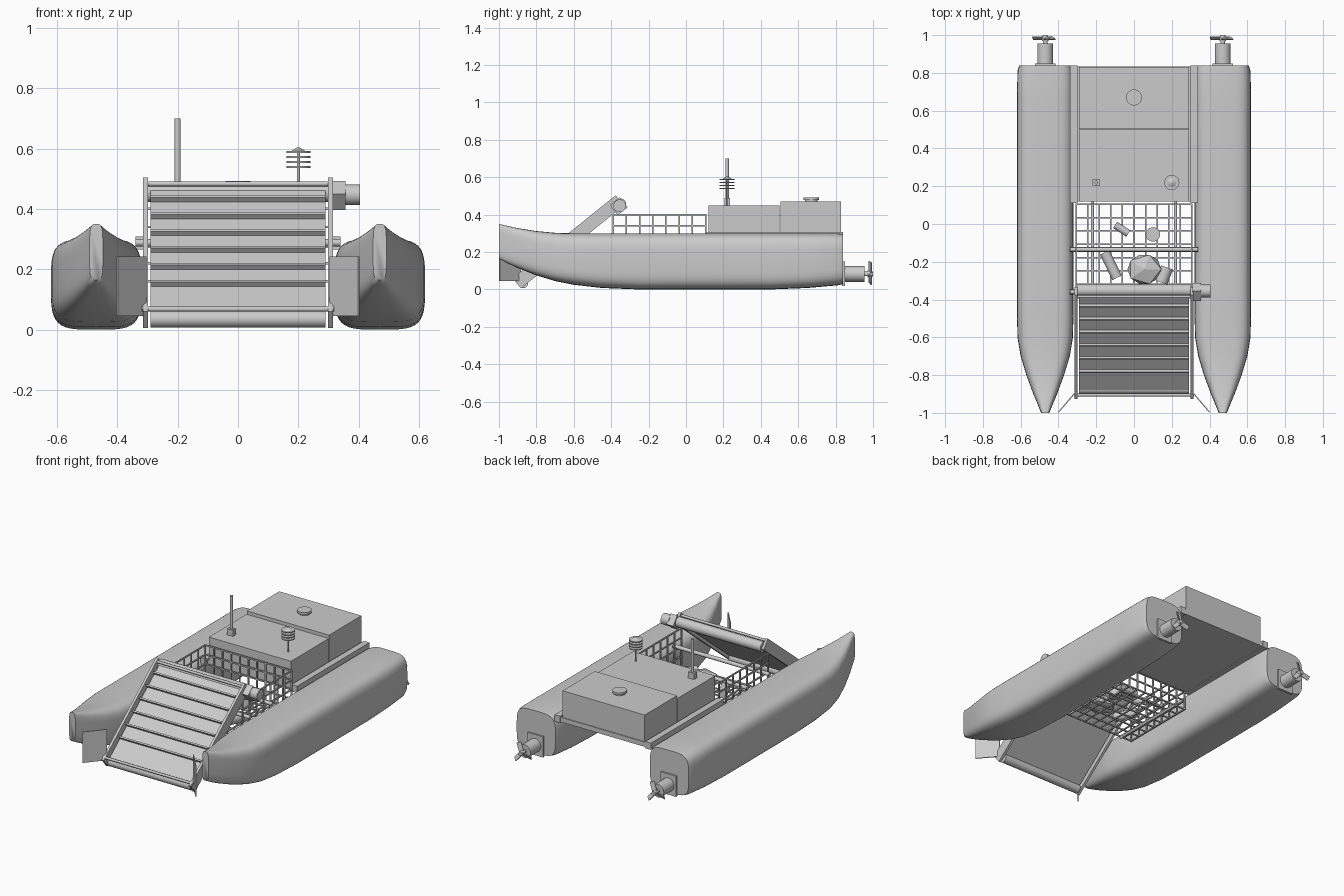
import bpy, bmesh, math
from mathutils import Vector, Matrix

old = bpy.data.objects.get("Cube")
if old:
    bpy.data.objects.remove(old, do_unlink=True)

grey = bpy.data.materials.new("plain_grey")
grey.use_nodes = True
grey.diffuse_color = (0.6, 0.6, 0.6, 1)
grey.node_tree.nodes["Principled BSDF"].inputs["Base Color"].default_value = (0.6, 0.6, 0.6, 1)


def finish(name, bm, angle=40):
    bmesh.ops.recalc_face_normals(bm, faces=bm.faces)
    mesh = bpy.data.meshes.new(name)
    bm.to_mesh(mesh)
    bm.free()
    mesh.materials.append(grey)
    ob = bpy.data.objects.new(name, mesh)
    bpy.context.collection.objects.link(ob)
    bpy.ops.object.select_all(action="DESELECT")
    ob.select_set(True)
    bpy.context.view_layer.objects.active = ob
    bpy.ops.object.shade_smooth_by_angle(angle=math.radians(angle))
    return ob


def add_box(bm, lo, hi, frame=Matrix()):
    lo, hi = Vector(lo), Vector(hi)
    bmesh.ops.create_cube(bm, size=1, matrix=frame @ Matrix.Translation((lo + hi) / 2)
                          @ Matrix.Diagonal((*(hi - lo), 1)))


def add_rod(bm, a, b, r, r2=None, sides=24):
    a, b = Vector(a), Vector(b)
    turn = (b - a).to_track_quat("Z", "Y").to_matrix().to_4x4()
    bmesh.ops.create_cone(bm, cap_ends=True, segments=sides, radius1=r,
                          radius2=r if r2 is None else r2, depth=(b - a).length,
                          matrix=Matrix.Translation((a + b) / 2) @ turn)


def box(name, lo, hi, frame=Matrix()):
    bm = bmesh.new()
    add_box(bm, lo, hi, frame)
    return finish(name, bm)


def rod(name, a, b, r, r2=None, sides=24):
    bm = bmesh.new()
    add_rod(bm, a, b, r, r2, sides)
    return finish(name, bm)


# Hull stations: y, half width, bottom, top
STATIONS = [(0.84, 0.137, 0.028, 0.297), (0.81, 0.147, 0.022, 0.3), (0.65, 0.15, 0.008, 0.3),
            (0.45, 0.15, 0, 0.3), (-0.25, 0.15, 0, 0.3), (-0.45, 0.15, 0.008, 0.3),
            (-0.6, 0.147, 0.025, 0.3), (-0.7, 0.13, 0.045, 0.303), (-0.8, 0.1, 0.075, 0.312),
            (-0.9, 0.063, 0.115, 0.328), (-0.96, 0.038, 0.143, 0.341), (-1, 0.022, 0.165, 0.35)]


def hull(name, cx):
    bm = bmesh.new()
    count, power = 40, 0.48
    rings = []
    for y, w, low, high in STATIONS:
        ring = []
        for i in range(count):
            t = math.tau * i / count
            c, s = math.cos(t), math.sin(t)
            ring.append(bm.verts.new((cx + w * math.copysign(abs(c) ** power, c), y,
                                      (low + high) / 2 + (high - low) / 2 * math.copysign(abs(s) ** power, s))))
        rings.append(ring)
    for a, b in zip(rings, rings[1:]):
        for i in range(count):
            j = (i + 1) % count
            bm.faces.new((a[i], a[j], b[j], b[i]))
    bm.faces.new(rings[0])
    bm.faces.new(rings[-1])
    finish(name, bm, 60)


# Hulls with thrusters
for side, sx in (("left", 1), ("right", -1)):
    x, z = sx * 0.47, 0.083
    hull(side + "_hull", x)
    box(side + "_thruster_plate", (x - 0.055, 0.835, 0.018), (x + 0.055, 0.85, 0.15))
    rod(side + "_thruster_body", (x, 0.85, z), (x, 0.955, z), 0.042)
    rod(side + "_propeller_shaft", (x, 0.95, z), (x, 0.975, z), 0.012)
    rod(side + "_propeller_hub", (x, 0.97, z), (x, 1, z), 0.018, 0.013)
    bm = bmesh.new()
    for k in range(3):
        frame = (Matrix.Translation((x, 0.984, z)) @ Matrix.Rotation(math.tau * k / 3 + 0.3, 4, "Y")
                 @ Matrix.Rotation(0.5, 4, "Z"))
        add_box(bm, (-0.014, -0.003, 0.01), (0.014, 0.003, 0.068), frame)
    finish(side + "_propeller_blades", bm)
    # Deck edge beams
    box(side + "_deck_beam", (x - sx * 0.15 - 0.02, 0.11, 0.265), (x - sx * 0.15 + 0.02, 0.84, 0.308))

# Deck and equipment boxes
box("deck", (-0.33, 0.12, 0.27), (0.33, 0.835, 0.3))
box("front_equipment_box", (-0.29, 0.12, 0.3), (0.29, 0.5, 0.45))
box("rear_equipment_box", (-0.29, 0.504, 0.3), (0.29, 0.83, 0.47))
rod("hatch_neck", (0, 0.67, 0.47), (0, 0.67, 0.482), 0.034, sides=32)
rod("hatch_cap", (0, 0.67, 0.478), (0, 0.67, 0.492), 0.042, sides=32)

# Antenna and weather sensor
box("antenna_base", (-0.22, 0.205, 0.45), (-0.18, 0.235, 0.49))
rod("antenna", (-0.2, 0.22, 0.48), (-0.2, 0.22, 0.7), 0.01)
rod("sensor_pole", (0.2, 0.22, 0.45), (0.2, 0.22, 0.59), 0.005)
bm = bmesh.new()
for k in range(4):
    zz = 0.536 + 0.0165 * k
    add_rod(bm, (0.2, 0.22, zz), (0.2, 0.22, zz + 0.006), 0.04)
add_rod(bm, (0.2, 0.22, 0.589), (0.2, 0.22, 0.604), 0.028, 0.004)
finish("sensor_discs", bm)

# Deep wire basket: floor, side walls and back wall
X, Y0, Y1, Z0, Z1, T = 0.305, -0.39, 0.105, 0.16, 0.4, 0.004
xs = [-X + 2 * X * i / 10 for i in range(11)]
ys = [Y0 + (Y1 - Y0) * i / 7 for i in range(8)]
zs = [Z0 + (Z1 - Z0) * i / 4 for i in range(5)]
bm = bmesh.new()


def bar(a, b):
    add_box(bm, [min(p, q) - T for p, q in zip(a, b)], [max(p, q) + T for p, q in zip(a, b)])


for x in xs:
    bar((x, Y0, Z0), (x, Y1, Z0))
    bar((x, Y1, Z0), (x, Y1, Z1))
for y in ys:
    bar((-X, y, Z0), (X, y, Z0))
    for x in (-X, X):
        bar((x, y, Z0), (x, y, Z1))
for z in zs:
    bar((-X, Y1, z), (X, Y1, z))
    for x in (-X, X):
        bar((x, Y0, z), (x, Y1, z))
finish("wire_basket", bm)
for n, y in (("front", -0.36), ("middle", -0.135)):
    rod(n + "_cross_beam", (-0.34, y, 0.288), (0.34, y, 0.288), 0.012, sides=16)
for n, x in (("left", 0.22), ("right", -0.22)):
    rod(n + "_basket_runner", (x, -0.39, 0.15), (x, 0.12, 0.15), 0.008, sides=12)

# Collected litter
rod("litter_bottle", (-0.155, -0.15, 0.195), (-0.09, -0.285, 0.195), 0.028)
rod("litter_can", (0.145, -0.31, 0.2), (0.175, -0.23, 0.2), 0.033)
rod("litter_small_bottle", (-0.1, -0.005, 0.185), (-0.03, -0.05, 0.185), 0.02)
rod("litter_tin", (0.1, -0.055, 0.165), (0.1, -0.055, 0.27), 0.038)
bm = bmesh.new()
bmesh.ops.create_icosphere(bm, subdivisions=1, radius=0.1,
                           matrix=Matrix.Translation((0.055, -0.24, 0.21)) @ Matrix.Diagonal((1, 0.9, 0.45, 1)))
finish("litter_bag", bm, 10)

# Sloping conveyor, built along its own length axis
low, high = Vector((0, -0.9, 0.035)), Vector((0, -0.363, 0.468))
run = high - low
L = run.length
slope = Matrix.Translation(low) @ Matrix.Rotation(math.atan2(run.z, run.y), 4, "X")
box("conveyor_belt", (-0.29, 0.03, -0.017), (0.29, L - 0.02, 0.008), slope)
bm = bmesh.new()
for k in range(6):
    y = 0.168 + 0.089 * k
    add_box(bm, (-0.29, y - 0.005, 0.005), (0.29, y + 0.005, 0.027), slope)
finish("conveyor_slats", bm)
for side, sx in (("left", 1), ("right", -1)):
    a, b = sorted((sx * 0.299, sx * 0.315))
    box(side + "_conveyor_rail", (a, -0.005, -0.034), (b, L + 0.012, 0.036), slope)
    # Guide plates spread outward at the mouth
    start, end = Vector((sx * 0.305, -0.885, 0)), Vector((sx * 0.4, -0.997, 0))
    d = end - start
    frame = Matrix.Translation(start) @ Matrix.Rotation(math.atan2(d.y, d.x), 4, "Z")
    box(side + "_guide_plate", (0, -0.003, 0.045), (d.length, 0.003, 0.242), frame)
rod("lower_roller", (-0.29, -0.872, 0.035), (0.29, -0.872, 0.035), 0.028)
rod("upper_roller", (-0.3, -0.352, 0.455), (0.3, -0.352, 0.455), 0.032)
rod("lower_tie_bar", (-0.318, -0.905, 0.068), (0.318, -0.905, 0.068), 0.008, sides=12)
rod("upper_tie_bar", (-0.315, -0.385, 0.483), (0.315, -0.385, 0.483), 0.008, sides=12)

# Conveyor drive
drive = Matrix.Translation((0, -0.36, 0.445)) @ Matrix.Rotation(math.atan2(run.z, run.y), 4, "X")
box("drive_gearbox", (0.31, -0.034, -0.034), (0.356, 0.034, 0.034), drive)
rod("drive_motor", (0.35, -0.355, 0.447), (0.405, -0.355, 0.447), 0.034)
